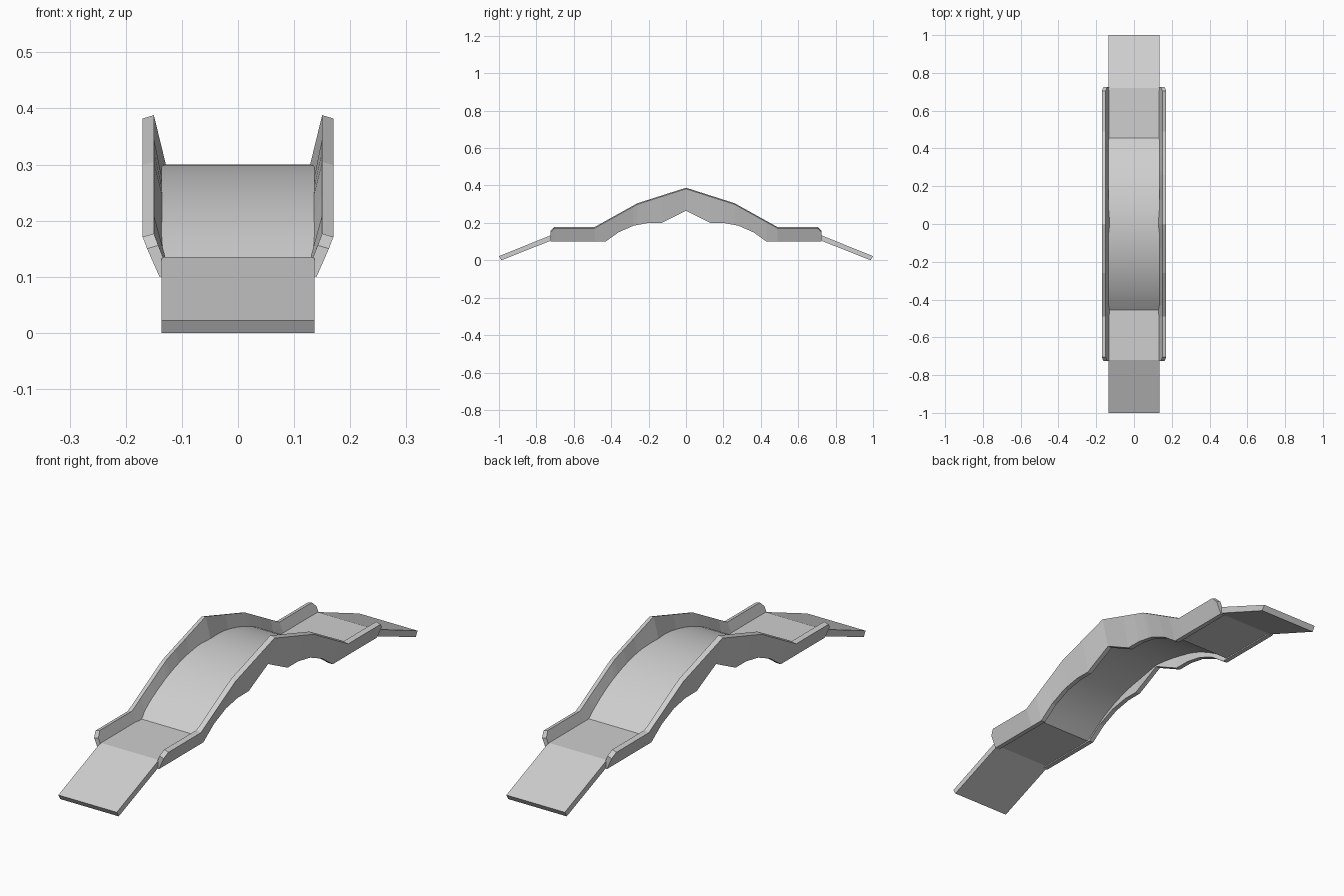
import bpy, bmesh, math

if "Cube" in bpy.data.objects:
    bpy.data.objects.remove(bpy.data.objects["Cube"], do_unlink=True)

grey = bpy.data.materials.new("light_grey")
grey.use_nodes = True
colour = (0.62, 0.62, 0.62, 1)
grey.diffuse_color = colour
grey.node_tree.nodes["Principled BSDF"].inputs["Base Color"].default_value = colour


def loft(name, sections):
    """Skin a closed solid through four-cornered sections."""
    bm = bmesh.new()
    rings = [[bm.verts.new(p) for p in s] for s in sections]
    for a, b in zip(rings, rings[1:]):
        for i in range(4):
            j = (i + 1) % 4
            bm.faces.new((a[i], a[j], b[j], b[i]))
    bm.faces.new(rings[0])
    bm.faces.new(rings[-1])
    bmesh.ops.recalc_face_normals(bm, faces=bm.faces)
    mesh = bpy.data.meshes.new(name)
    bm.to_mesh(mesh)
    bm.free()
    mesh.materials.append(grey)
    obj = bpy.data.objects.new(name, mesh)
    bpy.context.collection.objects.link(obj)
    return obj


def lerp_profile(points, y):
    """Value tuple at y along a profile sorted by its first number."""
    y = abs(y)
    for p, q in zip(points, points[1:]):
        if y <= q[0] + 1e-6:
            t = (y - p[0]) / (q[0] - p[0])
            return [u + (v - u) * t for u, v in zip(p[1:], q[1:])]
    return list(points[-1][1:])


# Deck: ramps, level landings and a smooth arched middle
HALF_W, ARCH, RISE, LEVEL, THICK = 0.136, 0.455, 0.165, 0.135, 0.027
radius = (ARCH ** 2 + RISE ** 2) / (2 * RISE)
sweep = math.asin(ARCH / radius)
STEPS = 10
half = []  # y top, z top, y bottom, z bottom
for i in range(STEPS + 1):
    a = sweep * i / STEPS
    y = radius * math.sin(a)
    z = LEVEL + RISE - radius * (1 - math.cos(a))
    half.append((y, z, y - THICK * math.sin(a) * 0.5, z - THICK))
half += [(0.72, LEVEL, 0.715, LEVEL - THICK), (1, 0.022, 0.987, 0)]
path = [(-a, b, -c, d) for a, b, c, d in reversed(half[1:])] + half
deck = loft("bridge_deck", [
    [(-HALF_W, yt, zt), (HALF_W, yt, zt), (HALF_W, yb, zb), (-HALF_W, yb, zb)]
    for yt, zt, yb, zb in path])
bpy.context.view_layer.objects.active = deck
deck.select_set(True)
bpy.ops.object.shade_smooth_by_angle(angle=math.radians(15))

# Side walls: leaning outward, with a peaked top and a scalloped underside
top = [(0, 0.388, 0.150, 0.170), (0.26, 0.305, 0.150, 0.170),
       (0.49, 0.177, 0.150, 0.170), (0.705, 0.177, 0.150, 0.170),
       (0.725, 0.156, 0.142, 0.162)]
bottom = [(0, 0.265), (0.13, 0.2), (0.2, 0.2), (0.28, 0.185),
          (0.36, 0.15), (0.43, 0.1), (0.725, 0.1)]
stations = {p[0] for p in top + bottom}
stations = sorted(stations | {-y for y in stations})
for name, side in (("left_wall", 1), ("right_wall", -1)):
    sections = []
    for y in stations:
        zt, x_in, x_out = lerp_profile(top, y)
        zb, = lerp_profile(bottom, y)
        sections.append([(side * x_in, y, zt), (side * x_out, y, zt - 0.006),
                         (side * 0.14, y, zb), (side * 0.12, y, zb)])
    loft(name, sections)
